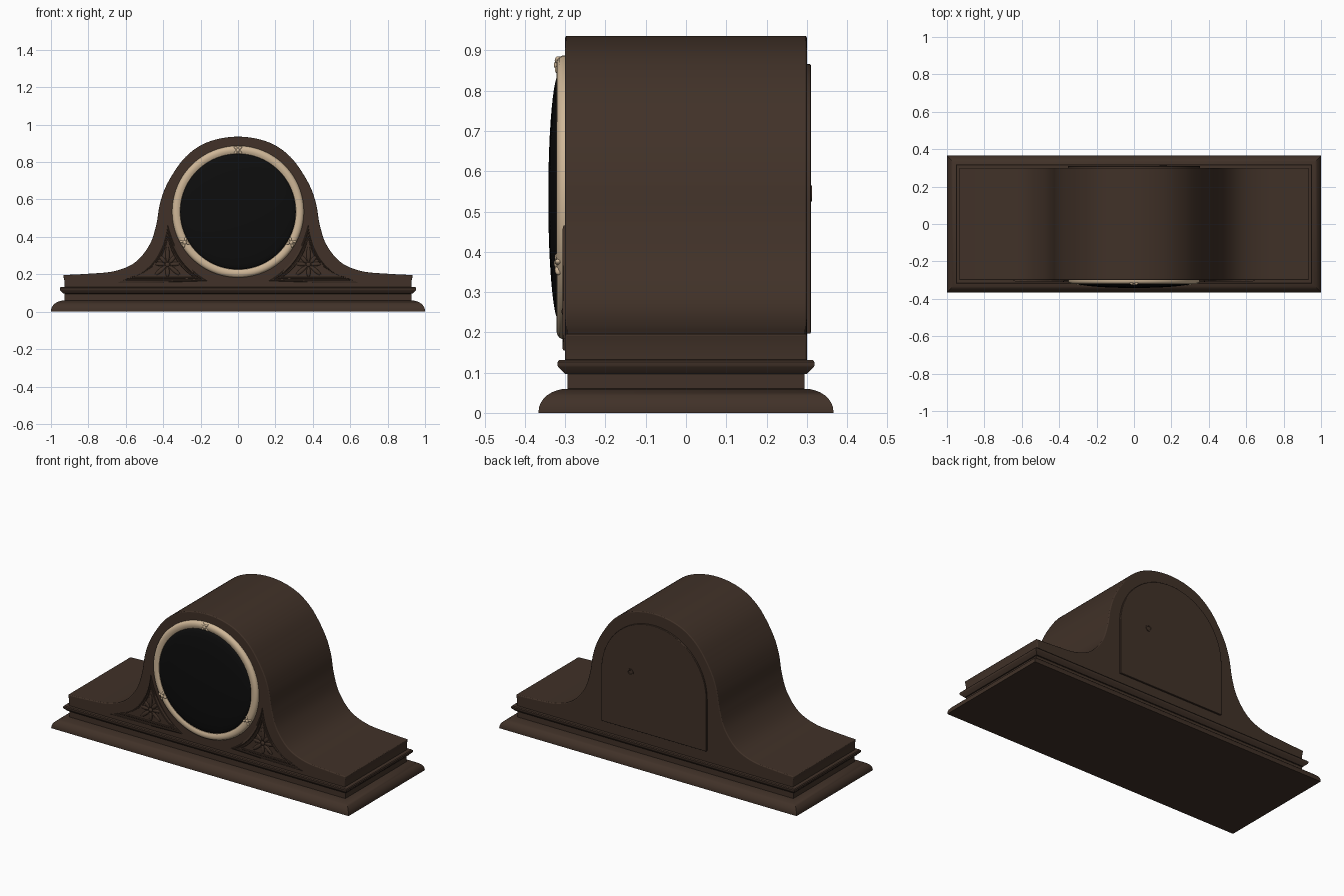
import bpy, bmesh, math
from mathutils import Matrix, Vector

if "Cube" in bpy.data.objects:
    bpy.data.objects.remove(bpy.data.objects["Cube"])


def material(name, rgb):
    m = bpy.data.materials.new(name)
    m.diffuse_color = (*rgb, 1)
    m.use_nodes = True
    m.node_tree.nodes["Principled BSDF"].inputs["Base Color"].default_value = m.diffuse_color
    return m


WOOD = material("dark walnut", (0.052, 0.031, 0.021))
CREAM = material("cream brass", (0.62, 0.47, 0.31))
BLACK = material("black glass", (0.004, 0.004, 0.004))
DIAL_Z = 0.535


def finish(name, bm, mat, bevel=0, angle=35):
    bmesh.ops.recalc_face_normals(bm, faces=bm.faces)
    me = bpy.data.meshes.new(name)
    bm.to_mesh(me)
    bm.free()
    ob = bpy.data.objects.new(name, me)
    bpy.context.collection.objects.link(ob)
    me.materials.append(mat)
    if bevel:
        b = ob.modifiers.new("bevel", 'BEVEL')
        b.width, b.segments, b.limit_method = bevel, 3, 'ANGLE'
        b.angle_limit = math.radians(40)
    bpy.ops.object.select_all(action='DESELECT')
    ob.select_set(True)
    bpy.context.view_layer.objects.active = ob
    bpy.ops.object.shade_smooth_by_angle(angle=math.radians(angle))
    return ob


def loft(bm, loops, cap=True, wrap=False):
    """Skin a list of closed loops with equal point counts."""
    rings = [[bm.verts.new(p) for p in lp] for lp in loops]
    pairs = list(zip(rings, rings[1:])) + ([(rings[-1], rings[0])] if wrap else [])
    for a, b in pairs:
        n = len(a)
        for i in range(n):
            j = (i + 1) % n
            bm.faces.new((a[i], a[j], b[j], b[i]))
    if cap:
        bm.faces.new(rings[0])
        bm.faces.new(rings[-1])


def prism(name, pts, y0, y1, mat, bevel=0):
    bm = bmesh.new()
    loft(bm, [[(x, y, z) for x, z in pts] for y in (y0, y1)])
    return finish(name, bm, mat, bevel)


def lathe(name, profile, centre, mat, cap, seg=96):
    """Revolve (radius, y) points about the y direction."""
    bm = bmesh.new()
    cx, cz = centre
    ang = [2 * math.pi * i / seg for i in range(seg)]
    loft(bm, [[(cx + r * math.cos(a), y, cz + r * math.sin(a)) for a in ang]
              for r, y in profile], cap)
    return finish(name, bm, mat)


def blob(bm, x, y, z, size, turn=0):
    """Ellipsoid with its long axis turned in the front plane."""
    m = (Matrix.Translation((x, y, z)) @ Matrix.Rotation(-turn, 4, 'Y')
         @ Matrix.Diagonal((*size, 1)))
    bmesh.ops.create_uvsphere(bm, u_segments=14, v_segments=8, radius=1, matrix=m)


def spline(p, n):
    """Catmull-Rom curve through the points."""
    p = [Vector(q) for q in p]
    p = [Vector((-p[1].x, p[1].y))] + p + [2 * p[-1] - p[-2]]
    out = []
    for i in range(1, len(p) - 2):
        a, b, c, d = p[i - 1:i + 3]
        for k in range(n):
            t = k / n
            out.append(0.5 * (2 * b + (c - a) * t + (2 * a - 5 * b + 4 * c - d) * t**2
                              + (3 * b - a - 3 * c + d) * t**3))
    return out + [p[-2]]


# Stepped base moulding: (inset, height) profile around a rectangle
ovolo = [(0.072 * (1 - math.cos(a)), 0.004 + 0.056 * math.sin(a))
         for a in [math.pi / 2 * i / 8 for i in range(9)]]
steps = [(0, 0)] + ovolo + [(0.072, 0.096), (0.066, 0.097), (0.049, 0.114),
                            (0.047, 0.118), (0.047, 0.126), (0.051, 0.131), (0.068, 0.132)]
bm = bmesh.new()
loft(bm, [[(sx * (1 - d), sy * (0.366 - d), z)
           for sx, sy in ((1, 1), (-1, 1), (-1, -1), (1, -1))] for d, z in steps])
finish("base_moulding", bm, WOOD)

# Humped case
half = spline([(0, 0.936), (0.105, 0.924), (0.2, 0.889), (0.28, 0.828), (0.34, 0.75),
               (0.39, 0.66), (0.419, 0.57), (0.437, 0.465), (0.473, 0.358), (0.55, 0.264),
               (0.66, 0.217), (0.80, 0.203), (0.935, 0.196)], 6)
right = [(v.x, v.y) for v in half] + [(0.928, 0.165), (0.928, 0.125)]
prism("case", right + [(-x, z) for x, z in reversed(right[1:])], -0.3, 0.3, WOOD, 0.005)

# Arched back door and its round pull
arch = [(0.353 * math.cos(a), 0.513 + 0.353 * math.sin(a))
        for a in [math.pi * i / 40 for i in range(41)]]
prism("back_door", arch + [(-0.353, 0.197), (0.353, 0.197)], 0.295, 0.310, WOOD, 0.003)
lathe("door_pull", [(0.02, 0.305), (0.02, 0.313), (0.013, 0.313), (0.011, 0.3105)],
      (0.157, 0.545), WOOD, True, 24)

# Bezel ring and domed glass
lathe("bezel", [(0.352, -0.297), (0.352, -0.307), (0.348, -0.315), (0.340, -0.320),
                (0.330, -0.322), (0.319, -0.320), (0.310, -0.316), (0.306, -0.308),
                (0.306, -0.297)], (0, DIAL_Z), CREAM, False)
dome = [(0.309 * math.cos(a), -0.314 - 0.028 * math.sin(a))
        for a in [math.pi / 2 * i / 12 for i in range(12)]]
lathe("dial_glass", [(0.309, -0.3)] + dome, (0, DIAL_Z), BLACK, True)

# Three crossed-ribbon ties on the bezel
bm = bmesh.new()
for deg in (90, 210, 330):
    a = math.radians(deg)
    cx, cz = 0.329 * math.cos(a), DIAL_Z + 0.329 * math.sin(a)
    blob(bm, cx, -0.321, cz, (0.011, 0.007, 0.011))
    for k in (45, 135, 225, 315):
        b = a + math.radians(k)
        blob(bm, cx + 0.016 * math.cos(b), -0.317, cz + 0.016 * math.sin(b),
             (0.013, 0.009, 0.007), b)
finish("bezel_ties", bm, CREAM, angle=60)


# Carved spandrels: raised three-sided frames with a leaf spray
def outline(corners, controls, n=14):
    pts = []
    for i in range(3):
        a, c, b = Vector(corners[i]), Vector(controls[i]), Vector(corners[(i + 1) % 3])
        pts += [a * (1 - t)**2 + c * 2 * t * (1 - t) + b * t * t
                for t in [k / n for k in range(n)]]
    return pts


outer = outline([(0.645, 0.155), (0.375, 0.465), (0.165, 0.165)],
                [(0.405, 0.205), (0.328, 0.257), (0.40, 0.155)])
inner = outline([(0.570, 0.186), (0.375, 0.395), (0.240, 0.186)],
                [(0.405, 0.225), (0.350, 0.260), (0.40, 0.186)])
for side, s in (("left", -1), ("right", 1)):
    bm = bmesh.new()
    loops = []
    for t, y in ((0, -0.298), (0, -0.304), (0.15, -0.307), (0.35, -0.307), (0.45, -0.303),
                 (0.6, -0.303), (0.7, -0.306), (0.9, -0.306), (1, -0.298)):
        loops.append([(s * p.x, y, p.y) for p in
                      (o.lerp(i, t) for o, i in zip(outer, inner))])
    loft(bm, loops, cap=False, wrap=True)
    finish(f"{side}_spandrel_frame", bm, WOOD)

    bm = bmesh.new()
    cx, cz = 0.377, 0.252
    blob(bm, s * cx, -0.301, cz, (0.013, 0.008, 0.013))
    for deg, length in ((90, 0.085), (48, 0.055), (132, 0.055), (5, 0.06), (175, 0.06),
                        (-40, 0.075), (220, 0.075), (-90, 0.055)):
        a = math.radians(deg)
        d = 0.012 + length / 2
        blob(bm, s * (cx + d * math.cos(a)), -0.300, cz + d * math.sin(a),
             (length / 2, 0.006, 0.011), a if s > 0 else math.pi - a)
    finish(f"{side}_leaf_spray", bm, WOOD, angle=60)
